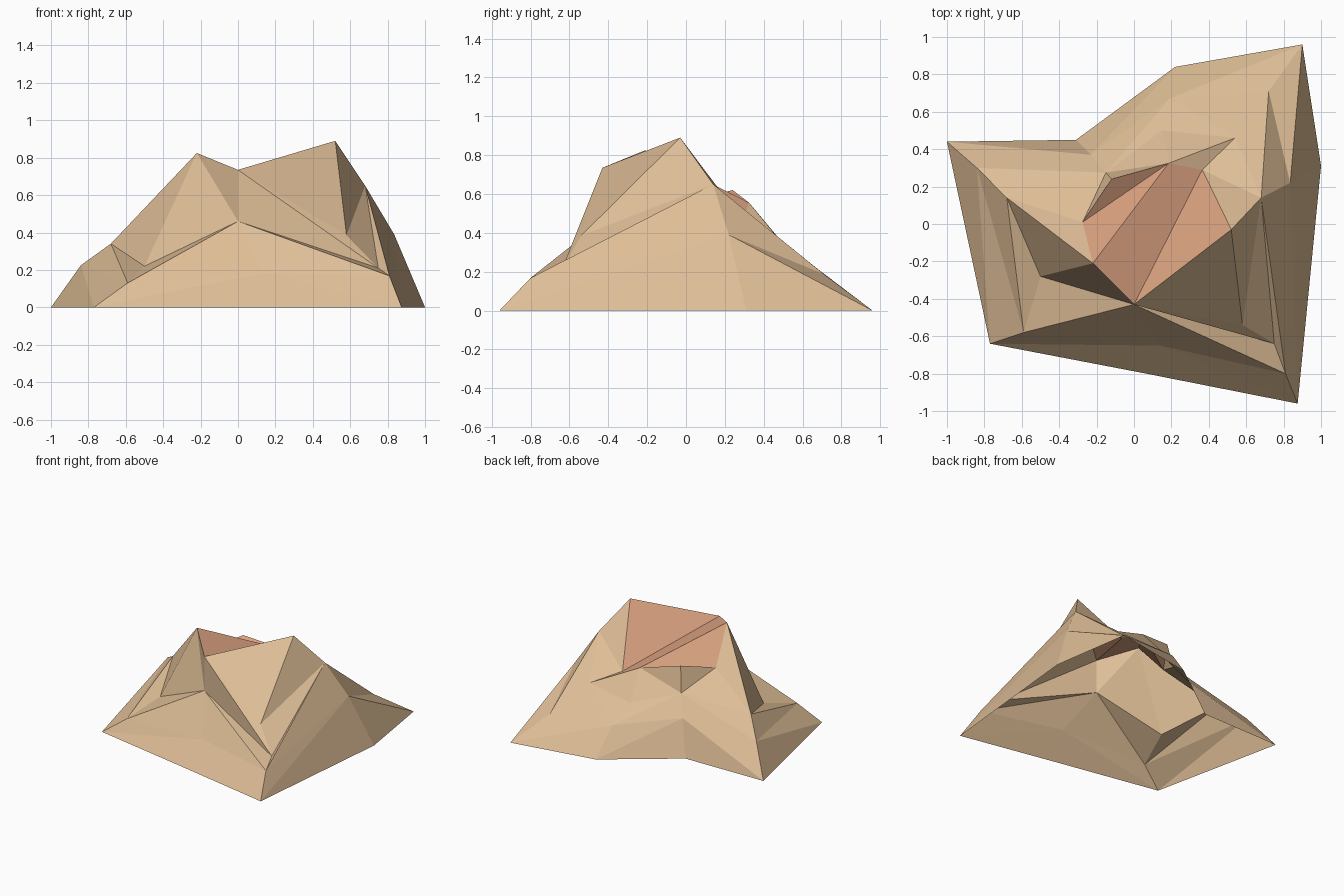
import bpy
import bmesh

if "Cube" in bpy.data.objects:
    bpy.data.objects.remove(bpy.data.objects["Cube"])


def material(name, colour):
    m = bpy.data.materials.new(name)
    m.diffuse_color = (*colour, 1)
    m.use_nodes = True
    m.node_tree.nodes["Principled BSDF"].inputs["Base Color"].default_value = m.diffuse_color
    return m


sand = material("sandy tan", (0.73, 0.51, 0.305))
clay = material("salmon clay", (0.70, 0.36, 0.215))

# Ridge profiles, rim point down to the ground, counterclockwise from front left.
# A repeated point lets neighbouring profiles with fewer bends meet.
SW, S, SE = (-.22, -.21, .825), (0, -.43, .735), (.52, -.03, .89)
NE, N, NW, W = (.365, .29, .465), (.185, .325, .555), (-.12, .24, .62), (-.275, .01, .56)
E1 = (.68, .14, .65)
ridges = [
    [SW, SW, (-.5, -.28, .22), (-.59, -.58, .13), (-.77, -.64, 0)],
    [S, S, (0, -.43, .46), (.14, -.65, .185), (.05, -.797, 0)],
    [SE, (.58, -.54, .385), (.75, -.64, .21), (.81, -.8, .168), (.875, -.96, 0)],
    [SE, E1, E1, (.835, .22, .39), (1, .31, 0)],
    [NE, NE, (.54, .46, .39), (.72, .71, .187), (.9, .96, 0)],
    [N, N, (.15, .5, .345), (.19, .67, .22), (.22, .84, 0)],
    [NW, NW, (-.15, .275, .42), (-.23, .37, .275), (-.31, .45, 0)],
    [W, W, (-.68, .14, .34), (-.84, .30, .225), (-1, .44, 0)],
]


def build(name, triangles, mat):
    bm = bmesh.new()
    verts = {}
    for tri in triangles:
        if len(set(tri)) == 3:
            bm.faces.new([verts.setdefault(p, None) or verts.update({p: bm.verts.new(p)}) or verts[p]
                          for p in tri])
    me = bpy.data.meshes.new(name)
    bm.to_mesh(me)
    bm.free()
    me.materials.append(mat)
    ob = bpy.data.objects.new(name, me)
    bpy.context.collection.objects.link(ob)
    return ob


# Slopes: bridge neighbouring ridges, splitting each panel along its higher diagonal
slopes = []
for i, a in enumerate(ridges):
    b = ridges[(i + 1) % len(ridges)]
    for k in range(4):
        p, q, r, s = a[k], a[k + 1], b[k + 1], b[k]
        if len({p, q, r, s}) < 4 or p[2] + r[2] >= q[2] + s[2]:
            slopes += [(p, q, r), (p, r, s)]
        else:
            slopes += [(p, q, s), (q, r, s)]
build("rock_slopes", slopes, sand)

# Sloping clay top inside the rim
build("clay_top", [(W, N, NW), (W, SW, N), (SW, S, N), (S, NE, N), (S, SE, NE)], clay)
